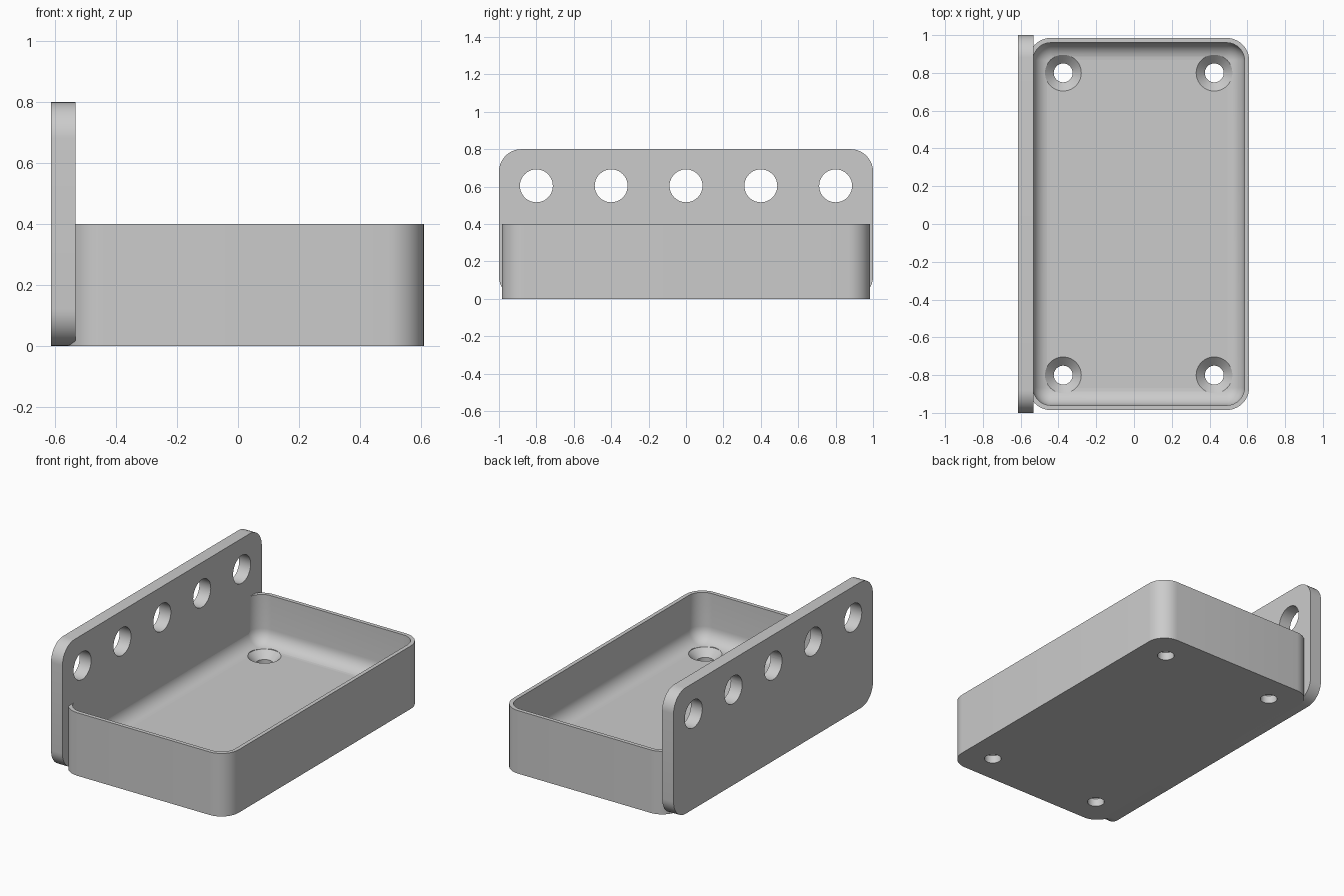
import bpy, bmesh, math
from mathutils import Matrix

cube = bpy.data.objects.get("Cube")
if cube:
    bpy.data.objects.remove(cube, do_unlink=True)

mat = bpy.data.materials.new("light grey")
mat.use_nodes = True
grey = (0.6, 0.6, 0.6, 1)
mat.diffuse_color = grey
mat.node_tree.nodes["Principled BSDF"].inputs["Base Color"].default_value = grey

CX = 0.025               # tray centre in x
HX, HY = 0.585, 0.985    # tray half sizes
R, WALL, FLOOR, RIM, FILLET = 0.12, 0.025, 0.095, 0.4, 0.09


def rounded_rect(hx, hy, r, steps=10):
    """Outline of a rounded rectangle, counter-clockwise."""
    pts = []
    for i, (sx, sy) in enumerate([(1, 1), (-1, 1), (-1, -1), (1, -1)]):
        for k in range(steps + 1):
            a = math.pi / 2 * (i + k / steps)
            pts.append((sx * (hx - r) + r * math.cos(a), sy * (hy - r) + r * math.sin(a)))
    return pts


def loft(name, loops):
    """Skin a stack of matching closed loops and cap both ends."""
    bm = bmesh.new()
    rings = [[bm.verts.new(p) for p in loop] for loop in loops]
    for a, b in zip(rings, rings[1:]):
        for i in range(len(a)):
            j = (i + 1) % len(a)
            bm.faces.new((a[i], a[j], b[j], b[i]))
    bm.faces.new(rings[0][::-1])
    bm.faces.new(rings[-1])
    bmesh.ops.recalc_face_normals(bm, faces=bm.faces)
    mesh = bpy.data.meshes.new(name)
    bm.to_mesh(mesh)
    bm.free()
    ob = bpy.data.objects.new(name, mesh)
    bpy.context.collection.objects.link(ob)
    mesh.materials.append(mat)
    return ob


def circle(r, z, n=40):
    return [(r * math.cos(math.tau * k / n), r * math.sin(math.tau * k / n), z) for k in range(n)]


def cut(target, cutters):
    """Subtract each cutter, bake the result and drop the cutters."""
    for c in cutters:
        c.hide_render = True
        mod = target.modifiers.new("hole", 'BOOLEAN')
        mod.operation, mod.solver, mod.object = 'DIFFERENCE', 'EXACT', c
    bpy.context.view_layer.update()
    deps = bpy.context.evaluated_depsgraph_get()
    baked = bpy.data.meshes.new_from_object(target.evaluated_get(deps))
    target.modifiers.clear()
    target.data = baked
    for c in cutters:
        bpy.data.objects.remove(c, do_unlink=True)
    bpy.ops.object.select_all(action='DESELECT')
    target.select_set(True)
    bpy.context.view_layer.objects.active = target
    bpy.ops.object.shade_smooth_by_angle(angle=math.radians(30))


# Tray: thin walls with a filleted floor
def tray_loop(inset, z):
    return [(x + CX, y, z) for x, y in rounded_rect(HX - inset, HY - inset, R - inset)]


loops = [tray_loop(0, 0), tray_loop(0, RIM), tray_loop(WALL, RIM)]
for k in range(9):
    a = math.pi / 2 * k / 8
    loops.append(tray_loop(WALL + FILLET * (1 - math.cos(a)), FLOOR + FILLET * (1 - math.sin(a))))
tray = loft("tray", loops)

# Countersunk screw holes in the floor
sinks = []
for sx in (-1, 1):
    for sy in (-1, 1):
        c = loft("sink_cutter", [circle(0.05, -0.1), circle(0.05, 0.05),
                                 circle(0.096, FLOOR), circle(0.096, 0.3)])
        c.location = (CX + 0.4 * sx, 0.8 * sy, 0)
        sinks.append(c)
cut(tray, sinks)

# Upright back plate with rounded corners and a row of holes
plate = loft("back_plate", [[(x, y, z + 0.4) for y, z in rounded_rect(1, 0.4, R)]
                            for x in (-0.613, -0.533)])
holes = []
for k in range(-2, 3):
    c = loft("hole_cutter", [circle(0.088, -0.2), circle(0.088, 0.2)])
    c.matrix_world = Matrix.Translation((-0.573, 0.4 * k, 0.604)) @ Matrix.Rotation(math.pi / 2, 4, 'Y')
    holes.append(c)
cut(plate, holes)
